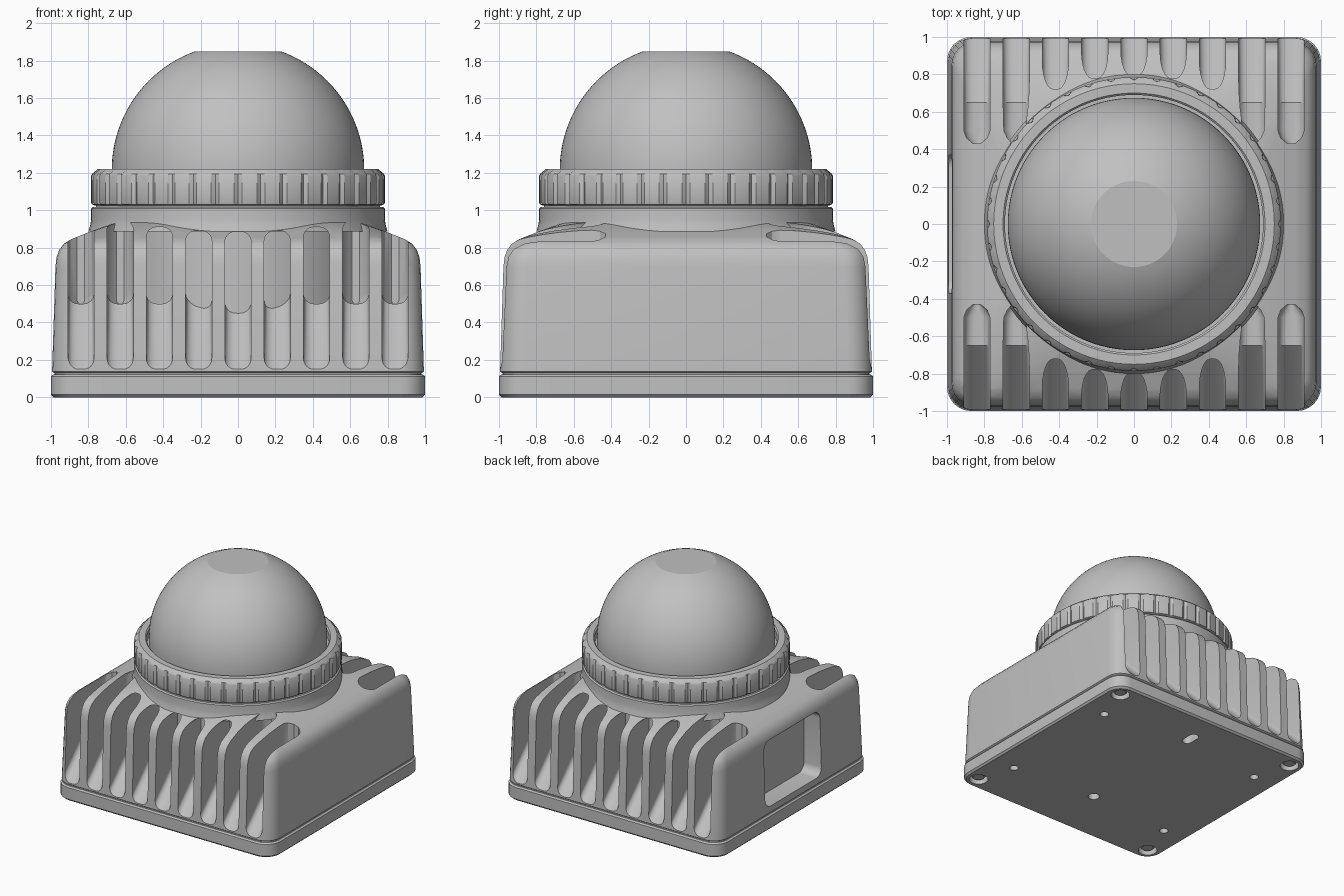
import bpy, bmesh
from math import sin, cos, pi, sqrt
from mathutils import Vector

cube = bpy.data.objects.get("Cube")
if cube:
    bpy.data.objects.remove(cube, do_unlink=True)

grey = bpy.data.materials.new("light_grey")
grey.use_nodes = True
colour = (0.53, 0.53, 0.53, 1)
grey.diffuse_color = colour
grey.node_tree.nodes["Principled BSDF"].inputs["Base Color"].default_value = colour


def rounded_rect(hx, hy, r, n=6):
    """2D outline of a rectangle with rounded corners."""
    r = min(r, hx * 0.999, hy * 0.999)
    pts = []
    for k, (sx, sy) in enumerate([(1, 1), (-1, 1), (-1, -1), (1, -1)]):
        for i in range(n + 1):
            a = (k + i / n) * pi / 2
            pts.append((sx * (hx - r) + r * cos(a), sy * (hy - r) + r * sin(a)))
    return pts


def circle(r, z, n=96, cx=0, cy=0):
    return [(cx + r * cos(2 * pi * i / n), cy + r * sin(2 * pi * i / n), z)
            for i in range(n)]


def loft(bm, rings):
    """Skin a stack of equal outlines and cap both ends."""
    loops = [[bm.verts.new(Vector(p)) for p in ring] for ring in rings]
    faces = []
    for a, b in zip(loops, loops[1:]):
        for i in range(len(a)):
            j = (i + 1) % len(a)
            faces.append(bm.faces.new((a[i], a[j], b[j], b[i])))
    faces += [bm.faces.new(loops[0]), bm.faces.new(loops[-1])]
    bmesh.ops.recalc_face_normals(bm, faces=faces)


def make(name, stacks):
    mesh = bpy.data.meshes.new(name)
    bm = bmesh.new()
    for rings in stacks:
        loft(bm, rings)
    bm.to_mesh(mesh)
    bm.free()
    mesh.materials.append(grey)
    ob = bpy.data.objects.new(name, mesh)
    bpy.context.collection.objects.link(ob)
    return ob


def activate(ob):
    bpy.ops.object.select_all(action='DESELECT')
    ob.select_set(True)
    bpy.context.view_layer.objects.active = ob


def cut(ob, stacks):
    cutter = make("cutter", stacks)
    cutter.hide_render = True
    mod = ob.modifiers.new("cut", 'BOOLEAN')
    mod.operation = 'DIFFERENCE'
    mod.solver = 'EXACT'
    mod.object = cutter
    activate(ob)
    bpy.ops.object.modifier_apply(modifier=mod.name)
    bpy.data.objects.remove(cutter, do_unlink=True)


def smooth(ob):
    activate(ob)
    bpy.ops.object.shade_smooth_by_angle(angle=0.5)


def square_rings(sections):
    return [[(x, y, z) for x, y in rounded_rect(h, h, r)] for h, z, r in sections]


# Base plate with screw recesses and mounting holes underneath
plate = make("base_plate", [square_rings([
    (0.985, 0, 0.12), (1, 0.015, 0.13), (1, 0.112, 0.13), (0.988, 0.122, 0.12)])])
signs = [(sx, sy) for sx in (-1, 1) for sy in (-1, 1)]


def hole(x, y, r, depth):
    return [circle(r, -0.1, 24, x, y), circle(r, depth, 24, x, y)]


holes = [hole(sx * 0.88, sy * 0.88, 0.075, 0.06) for sx, sy in signs]
holes += [hole(sx * 0.78, sy * 0.56, 0.035, 0.08) for sx, sy in signs]
holes.append(hole(0, -0.5, 0.045, 0.08))
holes.append([[(x, 0.7 + y, z) for x, y in rounded_rect(0.04, 0.08, 0.04)]
              for z in (-0.1, 0.08)])
cut(plate, holes)
smooth(plate)

# Screw heads sunk in the corner recesses
for sx, sy in signs:
    head = make("screw_head", [[circle(r, z, 24, sx * 0.88, sy * 0.88)
                                for r, z in ((0.045, 0.02), (0.055, 0.03), (0.055, 0.07))]])
    smooth(head)

# Drafted housing with a sloping roof
housing = make("housing", [square_rings([
    (0.982, 0.118, 0.12), (0.982, 0.13, 0.12), (0.994, 0.138, 0.13),
    (0.976, 0.7, 0.13), (0.97, 0.75, 0.13), (0.955, 0.79, 0.13),
    (0.93, 0.822, 0.14), (0.89, 0.846, 0.16), (0.79, 0.886, 0.25),
    (0.5, 0.99, 0.4)])])

# Cooling slots, front and back: sloping floor, then a level pocket
cutters = []
tops = [0.885, 0.89, 0.91, 0.95, 1.1]
stations = [(1.2, -0.06, 0.07), (0.65, 0.5, 0.07), (0.5, 0.5, 0.07),
            (0.46, 0.5, 0.055), (0.43, 0.5, 0.02)]
for side in (-1, 1):
    for k in range(-4, 5):
        top = tops[abs(k)]
        rings = []
        for y, floor, half in stations:
            mid, tall = (top + floor) / 2, (top - floor) / 2
            rings.append([(0.21 * k + u, side * y, mid + v)
                          for u, v in rounded_rect(half, tall, 0.055)])
        cutters.append(rings)

# Recessed connector bay on one side
cutters.append([[(x, u, 0.46 + v) for u, v in rounded_rect(0.37, 0.27, 0.07)]
                for x in (-1.2, -0.83)])
cut(housing, cutters)
smooth(housing)

# Round core seen at the back of the slots
smooth(make("inner_core", [[circle(0.7, 0.2), circle(0.7, 0.96)]]))

# Neck under the clamp ring
smooth(make("neck", [[circle(r, z) for r, z in (
    (0.8, 0.886), (0.79, 0.92), (0.785, 0.95), (0.785, 1.01),
    (0.775, 1.018), (0.76, 1.018), (0.76, 1.06))]]))


# Clamp ring with narrow grip grooves
def grooved(r, z, depth):
    n = 240
    return [((r - depth * (i % 6 == 0)) * cos(2 * pi * i / n),
             (r - depth * (i % 6 == 0)) * sin(2 * pi * i / n), z) for i in range(n)]


smooth(make("clamp_ring", [[grooved(*p) for p in (
    (0.765, 1.025, 0), (0.782, 1.032, 0.014), (0.785, 1.04, 0.014),
    (0.785, 1.185, 0.014), (0.78, 1.195, 0.01), (0.75, 1.22, 0),
    (0.7, 1.22, 0), (0.69, 1.21, 0), (0.69, 1.15, 0))]]))

# Dome with a flat top
R, centre, flat = 0.675, 1.215, 0.23
rise = sqrt(R * R - flat * flat)
dome = [circle(R, 1.1)]
steps = 28
for i in range(steps):
    a = i / steps * 1.223
    dome.append(circle(R * cos(a), centre + R * sin(a)))
dome.append(circle(flat, centre + rise))
ob = make("dome", [dome])
activate(ob)
bpy.ops.object.shade_smooth_by_angle(angle=0.3)
